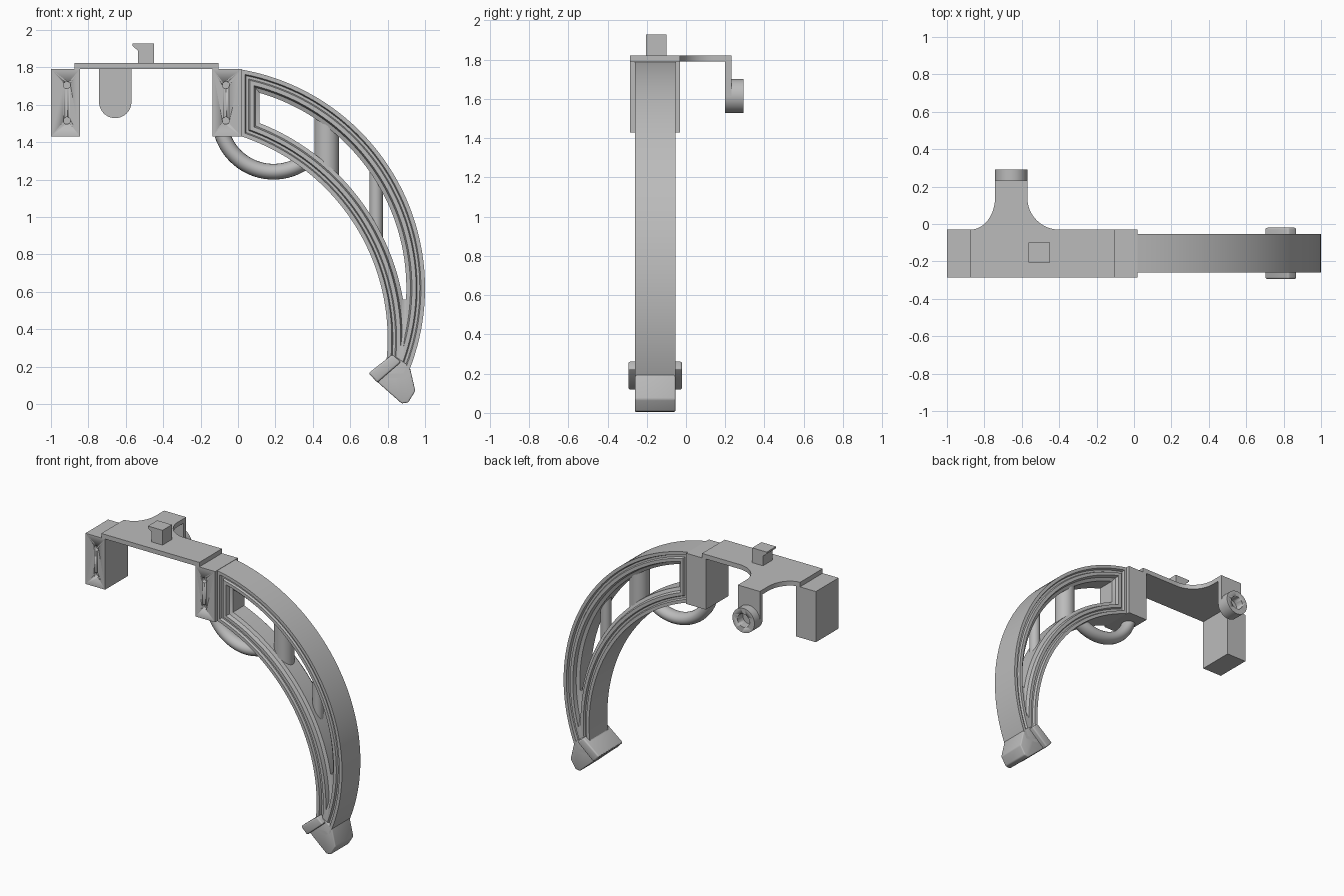
import bpy, bmesh
from math import sin, cos, acos, asin, sqrt, pi, radians
from mathutils import Vector, Matrix

if "Cube" in bpy.data.objects:
    bpy.data.objects.remove(bpy.data.objects["Cube"])

GREY = (0.5, 0.5, 0.5, 1)
grey = bpy.data.materials.new("plain grey")
grey.use_nodes = True
grey.diffuse_color = GREY
grey.node_tree.nodes["Principled BSDF"].inputs["Base Color"].default_value = GREY

MID = -0.157  # depth of the arm's centre plane


def finish(name, bm, smooth=True):
    bmesh.ops.recalc_face_normals(bm, faces=bm.faces)
    me = bpy.data.meshes.new(name)
    bm.to_mesh(me)
    bm.free()
    me.materials.append(grey)
    ob = bpy.data.objects.new(name, me)
    bpy.context.collection.objects.link(ob)
    if smooth:
        bpy.ops.object.select_all(action="DESELECT")
        ob.select_set(True)
        bpy.context.view_layer.objects.active = ob
        bpy.ops.object.shade_smooth_by_angle(angle=radians(30))
    return ob


def prism(name, pts, place, a, b, bevel=0):
    """Extrude a 2D outline from a to b; place maps (u, v, w) to space."""
    bm = bmesh.new()
    ends = [[bm.verts.new(place(u, v, w)) for u, v in pts] for w in (a, b)]
    n = len(pts)
    for ring in ends:
        bm.faces.new(ring)
    for i in range(n):
        j = (i + 1) % n
        bm.faces.new((ends[0][i], ends[0][j], ends[1][j], ends[1][i]))
    bmesh.ops.recalc_face_normals(bm, faces=bm.faces)
    if bevel:
        bmesh.ops.bevel(bm, geom=bm.edges[:], offset=bevel, segments=3,
                        profile=0.5, affect="EDGES")
    return finish(name, bm)


def along_y(u, v, w):
    return (u, w, v)


def along_z(u, v, w):
    return (u, v, w)


def rect(x0, x1, z0, z1):
    return [(x0, z0), (x1, z0), (x1, z1), (x0, z1)]


def cylinder(name, centre, r, length, axis="Z"):
    bm = bmesh.new()
    rot = Matrix.Rotation(pi / 2, 4, "X") if axis == "Y" else Matrix()
    bmesh.ops.create_cone(bm, cap_ends=True, segments=48, radius1=r, radius2=r,
                          depth=length, matrix=Matrix.Translation(centre) @ rot)
    return finish(name, bm)


def cut(ob, cutter):
    mod = ob.modifiers.new("cut", "BOOLEAN")
    mod.object = cutter
    mod.solver = "EXACT"
    cutter.hide_render = True
    cutter.hide_set(True)


# Mounting blocks with two shallow screw holes each
for name, x0, x1, hx in (("left_block", -1, -0.845, -0.915),
                         ("arm_block", -0.135, 0.02, -0.065)):
    block = prism(name, rect(x0, x1, 1.43, 1.79), along_y, -0.285, -0.03)
    for hz in (1.515, 1.705):
        cut(block, cylinder("hole_cutter", (hx, -0.285, hz), 0.019, 0.06, "Y"))

# Top plate with a curved neck reaching back
plate = [(-0.875, -0.03), (-0.875, -0.285), (-0.105, -0.285), (-0.105, -0.03)]
quarter = [i * pi / 24 for i in range(13)]
plate += [(-0.4 - 0.17 * sin(t), 0.14 - 0.17 * cos(t)) for t in quarter]
plate += [(-0.57, 0.232), (-0.743, 0.232)]
plate += [(-0.875 + 0.132 * cos(t), 0.14 - 0.17 * sin(t)) for t in quarter[:-1]]
prism("top_plate", plate, along_z, 1.79, 1.822)

# Hanging tab with rounded end and a blind-bored boss
R_TAB, X_TAB, Z_TAB = 0.0865, -0.6565, 1.615
tab = [(X_TAB + R_TAB, 1.79), (X_TAB - R_TAB, 1.79)]
tab += [(X_TAB - R_TAB * cos(t), Z_TAB - R_TAB * sin(t))
        for t in (i * pi / 24 for i in range(25))]
prism("hanging_tab", tab, along_y, 0.2, 0.232)
boss = cylinder("boss", (X_TAB, 0.25, Z_TAB), R_TAB, 0.085, "Y")
cut(boss, cylinder("bore_cutter", (X_TAB, 0.29, Z_TAB), 0.047, 0.12, "Y"))

# Hooked peg on the plate
prism("peg", [(-0.535, 1.82), (-0.45, 1.82), (-0.45, 1.927), (-0.565, 1.927),
              (-0.565, 1.915), (-0.535, 1.89)], along_y, -0.205, -0.1)

# Curved arm: outlines between two arcs, inset and stepped in depth
OUT = (-0.186, 0.62, 1.186)
INN = (-0.338, 0.35, 1.138)


def arc_x(arc, z, r):
    return arc[0] + sqrt(r * r - (z - arc[1]) ** 2)


def outline(o, n=48):
    ro, ri = OUT[2] - o, INN[2] + o
    z = 1.0
    while z > 0.14 + o and arc_x(OUT, z, ro) - arc_x(INN, z, ri) > 0.016:
        z -= 0.002
    pts = []
    for arc, r, flip in ((OUT, ro, False), (INN, ri, True)):
        a = acos((0.015 + o - arc[0]) / r)
        b = asin((z - arc[1]) / r)
        side = [(arc[0] + r * cos(a + (b - a) * i / n),
                 arc[1] + r * sin(a + (b - a) * i / n)) for i in range(n + 1)]
        pts += side[::-1] if flip else side
    return pts


HALF = 0.103
steps = [(0, HALF), (0.022, HALF), (0.028, HALF - 0.018), (0.042, HALF - 0.018),
         (0.048, HALF - 0.004), (0.07, HALF - 0.004), (0.078, HALF - 0.03),
         (0.1, HALF - 0.04)]
section = [(o, -d) for o, d in steps] + [(o, d) for o, d in reversed(steps)]
bm = bmesh.new()
loops = [[bm.verts.new((x, MID + d, z)) for x, z in outline(o)] for o, d in section]
for k, ring in enumerate(loops):
    after = loops[(k + 1) % len(loops)]
    for i in range(len(ring)):
        j = (i + 1) % len(ring)
        bm.faces.new((ring[i], ring[j], after[j], after[i]))
finish("curved_arm", bm)

# Upright ribs crossing the arm's window
cylinder("wide_rib", (0.475, MID, 1.37), 0.066, 0.32)
cylinder("narrow_rib", (0.738, MID, 1.07), 0.036, 0.4)

# Round loop under the arm's root
bm = bmesh.new()
rings = []
for i in range(33):
    t = radians(198 + 110 * i / 32)
    out = Vector((cos(t), 0, sin(t)))
    centre = Vector((0.19, MID, 1.53)) + out * 0.288
    rings.append([bm.verts.new(centre + out * 0.042 * cos(s) + Vector((0, 0.05 * sin(s), 0)))
                  for s in (k * pi / 10 for k in range(20))])
for a, b in zip(rings, rings[1:]):
    for k in range(20):
        m = (k + 1) % 20
        bm.faces.new((a[k], a[m], b[m], b[k]))
bm.faces.new(rings[0])
bm.faces.new(rings[-1])
finish("under_loop", bm)

# Foot and the wider collar above it
prism("foot", [(0.72, 0.14), (0.875, 0.003), (0.91, 0.008), (0.948, 0.07),
               (0.918, 0.2), (0.85, 0.25), (0.8, 0.25)], along_y,
      MID - HALF, MID + HALF, 0.008)
prism("collar", [(0.698, 0.165), (0.825, 0.265), (0.872, 0.225), (0.745, 0.115)],
      along_y, -0.294, -0.02, 0.01)
